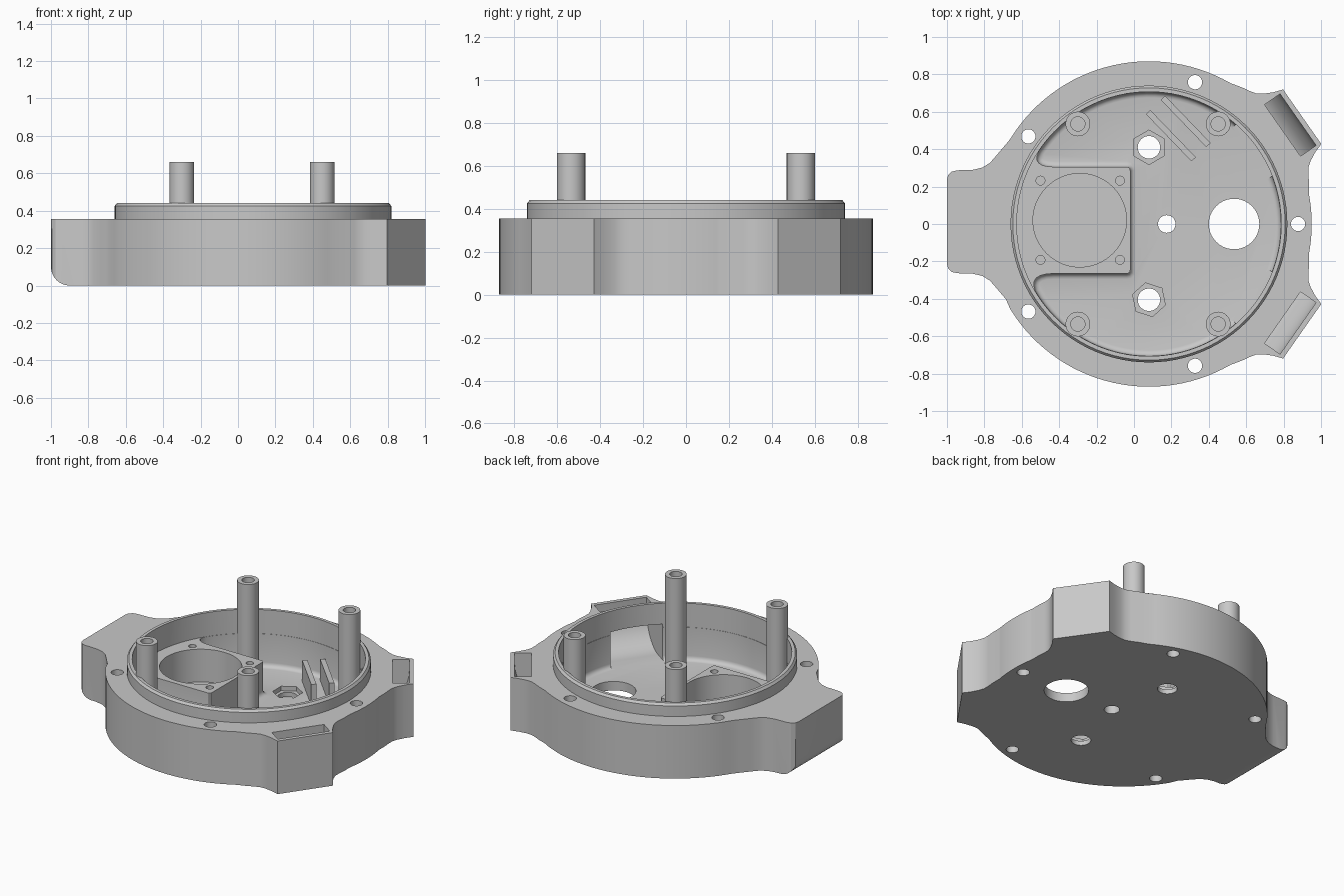
import bpy, bmesh
from math import sin, cos, pi, radians, atan2, degrees
from mathutils import Matrix, Vector

if "Cube" in bpy.data.objects:
    bpy.data.objects.remove(bpy.data.objects["Cube"])

CX, R, RIM, TOP, FLOOR = 0.08, 0.87, 0.705, 0.355, 0.06
LEDGE = 0.28

grey = bpy.data.materials.new("plain_grey")
grey.use_nodes = True
grey.diffuse_color = (0.58, 0.58, 0.58, 1)
grey.node_tree.nodes["Principled BSDF"].inputs["Base Color"].default_value = (0.58, 0.58, 0.58, 1)


def finish(bm, name):
    bmesh.ops.recalc_face_normals(bm, faces=bm.faces)
    mesh = bpy.data.meshes.new(name)
    bm.to_mesh(mesh)
    bm.free()
    mesh.materials.append(grey)
    ob = bpy.data.objects.new(name, mesh)
    bpy.context.collection.objects.link(ob)
    return ob


def prism(name, pts, z0, z1, matrix=None, fillet=0):
    """Extrude a flat outline from z0 to z1, optionally rounding the lower rim."""
    bm = bmesh.new()
    face = bm.faces.new([bm.verts.new((x, y, z0)) for x, y in pts])
    rim = list(face.edges)
    new = bmesh.ops.extrude_face_region(bm, geom=[face], use_keep_orig=True)["geom"]
    bmesh.ops.translate(bm, vec=(0, 0, z1 - z0),
                        verts=[v for v in new if isinstance(v, bmesh.types.BMVert)])
    if fillet:
        bmesh.ops.recalc_face_normals(bm, faces=bm.faces)
        bmesh.ops.bevel(bm, geom=rim, offset=fillet, segments=4, profile=0.5,
                        affect='EDGES', clamp_overlap=False)
    if matrix:
        bm.transform(matrix)
    return finish(bm, name)


def arc(cx, cy, r, a0=0, a1=360, n=32, ry=None):
    steps = n if a1 - a0 == 360 else n + 1
    angles = [radians(a0 + (a1 - a0) * i / n) for i in range(steps)]
    return [(cx + r * cos(a), cy + (ry or r) * sin(a)) for a in angles]


def bend(p, c, q, n=6):
    """Points of a rounded corner from p to q, pulled towards c."""
    p, c, q = Vector(p), Vector(c), Vector(q)
    return [tuple(p * (1 - t) ** 2 + c * 2 * t * (1 - t) + q * t * t)
            for t in [i / n for i in range(n + 1)]]


def lathe(name, profile, x, y, n=32):
    """Spin a closed radius/height profile about a vertical axis."""
    bm = bmesh.new()
    rings = [[bm.verts.new((x + r * cos(2 * pi * i / n), y + r * sin(2 * pi * i / n), z))
              for i in range(n)] for r, z in profile]
    for a, b in zip(rings, rings[1:]):
        for i in range(n):
            j = (i + 1) % n
            bm.faces.new((a[i], a[j], b[j], b[i]))
    bm.faces.new(rings[0])
    bm.faces.new(rings[-1])
    return finish(bm, name)


def combine(target, tool, operation='DIFFERENCE'):
    mod = target.modifiers.new("cut", 'BOOLEAN')
    mod.operation, mod.solver, mod.object = operation, 'EXACT', tool
    bpy.context.view_layer.objects.active = target
    bpy.ops.object.modifier_apply(modifier=mod.name)
    bpy.data.objects.remove(tool)


def smooth(ob):
    bpy.ops.object.select_all(action='DESELECT')
    ob.select_set(True)
    bpy.context.view_layer.objects.active = ob
    bpy.ops.object.shade_smooth_by_angle(angle=radians(30))


# Outline of the housing: a disc with three flared pods (radius, half width)
small = [(1.0, .178), (.95, .195), (.90, .22), (.87, .243), (.85, .272), (.825, .315), (.79, .365)]
large = [(1.08, .225), (1.074, .249), (1.055, .268), (1.025, .275), (.94, .278), (.89, .29),
         (.85, .315), (.815, .355), (.79, .385), (.765, .414)]
pods = [(-35, small, 0), (35, small, 0), (180, large, -.012)]
outline = []
for k, (ang, half, shift) in enumerate(pods):
    ca, sa = cos(radians(ang)), sin(radians(ang))
    for r, t in [(r, -t) for r, t in reversed(half)] + half:
        t += shift
        outline.append((CX + r * ca - t * sa, r * sa + t * ca))
    after, nxt, _ = pods[(k + 1) % 3]
    start = ang + degrees(atan2(half[-1][1], half[-1][0]))
    end = after + (360 if after < ang else 0) - degrees(atan2(nxt[-1][1], nxt[-1][0]))
    outline += arc(CX, 0, R, start, end, 30)[1:-1]
body = prism("housing", outline, 0, TOP)

# Raised lip with a chamfered top edge
lip = lathe("lip", [(.74, .2), (.74, .425), (.728, .44), (.6, .44)], CX, 0, 96)
combine(body, lip, 'UNION')

# Rounded lower edge of the large pod
corner = [(-1.1, -.1), (-.9, -.1), (-.9, 0)] + arc(-.9, .1, .1, -90, -180, 8)[1:] + [(-1.1, .1)]
side_on = Matrix.Rotation(pi / 2, 4, 'X')
combine(body, prism("corner_cutter", corner, -.5, .5, side_on))

# Main cavity: round above, notched around the fan block below
wall = arc(CX, 0, RIM, -149.5, 146.5, 80)
cavity = (wall[:-1] + bend(wall[-1], (-.555, .305), (-.42, .305))
          + bend((-.04, .305), (-.02, .305), (-.02, .285), 3)
          + bend((-.02, -.245), (-.02, -.265), (-.04, -.265), 3)
          + bend((-.43, -.265), (-.565, -.265), wall[0])[:-1])
combine(body, prism("cavity_cutter", cavity, FLOOR, LEDGE + .03, fillet=.03))
combine(body, prism("rim_cutter", arc(CX, 0, RIM + .002, n=90), LEDGE, .6))

# Fan opening in the block, with its four screw holes
combine(body, prism("fan_cutter", arc(-.29, .02, .25, n=64), FLOOR + .001, .4))
for x in (-.5, -.075):
    for y in (-.192, .232):
        combine(body, prism("screw_cutter", arc(x, y, .024, n=16), .12, .4))

# Curved ducts leading from each pod into the cavity
for ang, mouth, outer, bend_x, bend_z, rz, inner, roof, width, shift in (
        (-35, .872, .973, .77, .28, .218, .66, .3, .168, 0),
        (35, .872, .973, .77, .28, .218, .66, .3, .168, 0),
        (180, .85, 1.03, .92, .172, .11, .46, .25, .224, -.01)):
    duct = [(outer, .5), (mouth, .5), (mouth, roof), (inner, roof), (inner, bend_z - rz)]
    duct += arc(bend_x, bend_z, outer - bend_x, -90, 0, 10, rz)
    place = (Matrix.Translation((CX, 0, 0)) @ Matrix.Rotation(radians(ang), 4, 'Z')
             @ Matrix.Translation((0, shift, 0)) @ side_on)
    combine(body, prism("duct_cutter", duct, -width, width, place))

# Through holes: rim bolts, cable hole, centre hole, nut holes
holes = [(CX + .797 * cos(radians(a)), .797 * sin(radians(a)), .038)
         for a in (0, 72, 144, 216, 288)]
holes += [(.535, 0, .135), (.175, 0, .047), (.08, .41, .06), (.08, -.405, .06)]
for x, y, r in holes:
    combine(body, prism("hole_cutter", arc(x, y, r, n=40), -.2, .6))

# Hexagonal nut recesses
for y, turn in ((.41, 30), (-.405, 42)):
    combine(body, prism("nut_cutter", arc(.08, y, .092, turn, turn + 360, 6), .03, .2))
smooth(body)

# Four hollow standoffs
for x, fx in ((-.3, "right"), (.45, "left")):
    for y, fy in ((-.535, "front"), (.535, "back")):
        post = lathe(f"standoff_{fy}_{fx}",
                     [(.066, .03), (.066, .66), (.038, .66), (.038, .4)], x, y)
        smooth(post)

# Pair of upright plates forming a board slot
for side in (-1, 1):
    place = Matrix.Translation((.237, .51, 0)) @ Matrix.Rotation(radians(-46), 4, 'Z')
    y = side * .055
    plate = [(-.175, y - .016), (.175, y - .016), (.175, y + .016), (-.175, y + .016)]
    prism("slot_plate", plate, .04, .2, place)
